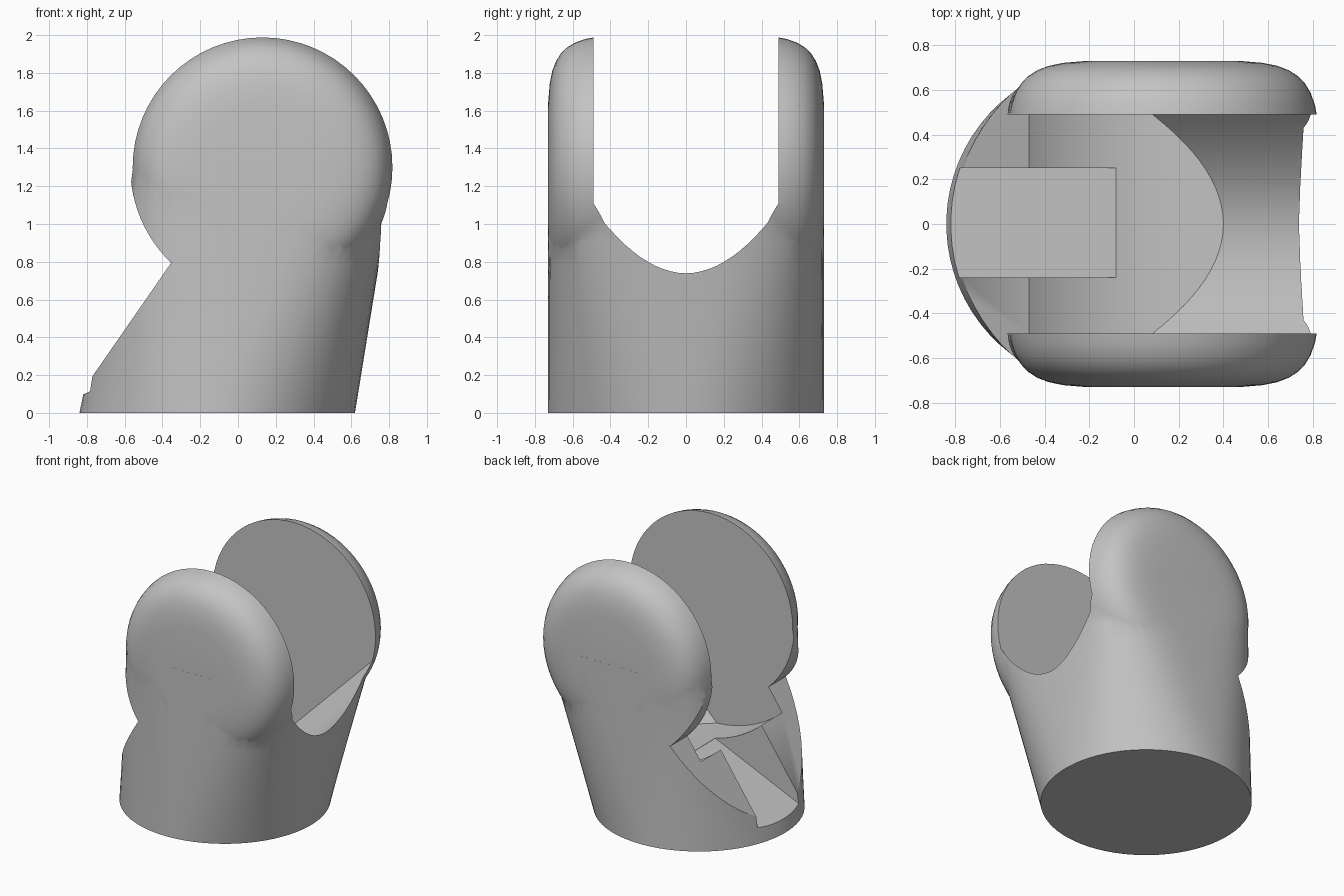
import bpy, bmesh
from math import sin, cos, pi, sqrt, radians
from mathutils import Vector

if "Cube" in bpy.data.objects:
    bpy.data.objects.remove(bpy.data.objects["Cube"], do_unlink=True)

HEAD = Vector((0.13, 0, 1.30))   # pivot of the joint
RADIUS, HALF = 0.70, 0.73        # head radius, half depth
CHEEK = 0.49                     # inner face of each cheek
POWER = 0.36                     # squareness of the head section

grey = bpy.data.materials.new("plain grey")
grey.use_nodes = True
grey.diffuse_color = (0.55, 0.55, 0.55, 1)
grey.node_tree.nodes["Principled BSDF"].inputs["Base Color"].default_value = grey.diffuse_color


def make(name, bm):
    bmesh.ops.recalc_face_normals(bm, faces=bm.faces)
    mesh = bpy.data.meshes.new(name)
    bm.to_mesh(mesh)
    bm.free()
    mesh.materials.append(grey)
    obj = bpy.data.objects.new(name, mesh)
    bpy.context.collection.objects.link(obj)
    return obj


def loft(name, rings):
    bm = bmesh.new()
    loops = [[bm.verts.new(p) for p in ring] for ring in rings]
    n = len(loops[0])
    for a, b in zip(loops, loops[1:]):
        for i in range(n):
            j = (i + 1) % n
            bm.faces.new((a[i], a[j], b[j], b[i]))
    bm.faces.new(loops[0])
    bm.faces.new(loops[-1])
    return make(name, bm)


def prism(name, points, push):
    return loft(name, [points, [Vector(p) + Vector(push) for p in points]])


def side_prism(name, outline, y0, y1):
    return prism(name, [Vector((x, y0, z)) for x, z in outline], (0, y1 - y0, 0))


def combine(obj, other, operation):
    mod = obj.modifiers.new("cut", "BOOLEAN")
    mod.operation, mod.solver, mod.object = operation, "EXACT", other
    bpy.ops.object.select_all(action="DESELECT")
    bpy.context.view_layer.objects.active = obj
    obj.select_set(True)
    bpy.ops.object.modifier_apply(modifier=mod.name)
    bpy.data.objects.remove(other, do_unlink=True)


def rounded(v, p):
    return (1 if v > 0 else -1) * abs(v) ** p


def arc(radius, a0, a1, steps):
    angles = [radians(a0 + (a1 - a0) * i / steps) for i in range(steps + 1)]
    return [(HEAD.x + radius * cos(a), HEAD.z + radius * sin(a)) for a in angles]


# Body: round foot blending into the squarer head section
rings = []
LEVELS, SIDES = 10, 72
for k in range(LEVELS + 1):
    f = k / LEVELS
    p = 1 + (POWER - 1) * f
    cx = -0.11 * (1 - f) + HEAD.x * f
    rx = HALF * (1 - f) + RADIUS * f
    ring = []
    for i in range(SIDES):
        t = 2 * pi * (i + 0.5) / SIDES
        ring.append(Vector((cx + rx * rounded(cos(t), p), HALF * rounded(sin(t), p), HEAD.z * f)))
    rings.append(ring)
body = loft("forked_joint", rings)

# Sloping cut at the rear of the foot, following the head circle above
notch = [(-0.905, 0.0), (-0.35, 0.80)] + arc(RADIUS, 226, 180, 12)
notch += [(HEAD.x - RADIUS, 1.6), (-1.5, 1.6), (-1.5, 0.0)]
combine(body, side_prism("notch_cutter", notch, -1, 1), "DIFFERENCE")

# Head: pillow-edged disc turned around the depth axis
rings = []
STEPS = 22
for k in range(1, STEPS):
    t = -pi / 2 + pi * k / STEPS
    r = (RADIUS + 0.003) * cos(t) ** POWER
    y = (HALF + 0.002) * rounded(sin(t), POWER)
    rings.append([Vector((x, y, z)) for x, z in arc(r, 0, 360, 64)[:-1]])
combine(body, loft("head", rings), "UNION")

# Slot: swept pocket limited by a trough that climbs at 45 degrees
pocket = [(HEAD.x - 0.9, 3)] + arc(0.9, 180, 270, 24) + [(2, 0.4), (2, 3)]
slot = side_prism("slot_cutter", pocket, -1, 1)
along = Vector((1, 0, 1)) / sqrt(2)
across = Vector((-1, 0, 1)) / sqrt(2)
trough = []
for i in range(25):
    u = i / 12 - 1
    trough.append(Vector((0, CHEEK * u, 0)) + across * (0.225 * u * u) - along * 3)
trough += [Vector((0, s * CHEEK, 0)) + across * 4 - along * 3 for s in (1, -1)]
combine(slot, prism("trough_cutter", trough, along * 8), "INTERSECT")
combine(body, slot, "DIFFERENCE")

# Square channel through the sloping face into the pocket
channel = [(-0.08, 0.424), (-0.08, 0.9), (-1.2, 0.9), (-1.2, -0.07)]
combine(body, side_prism("channel_cutter", channel, -0.24, 0.25), "DIFFERENCE")

bpy.ops.object.select_all(action="DESELECT")
bpy.context.view_layer.objects.active = body
body.select_set(True)
bpy.ops.object.shade_smooth_by_angle(angle=radians(32))
